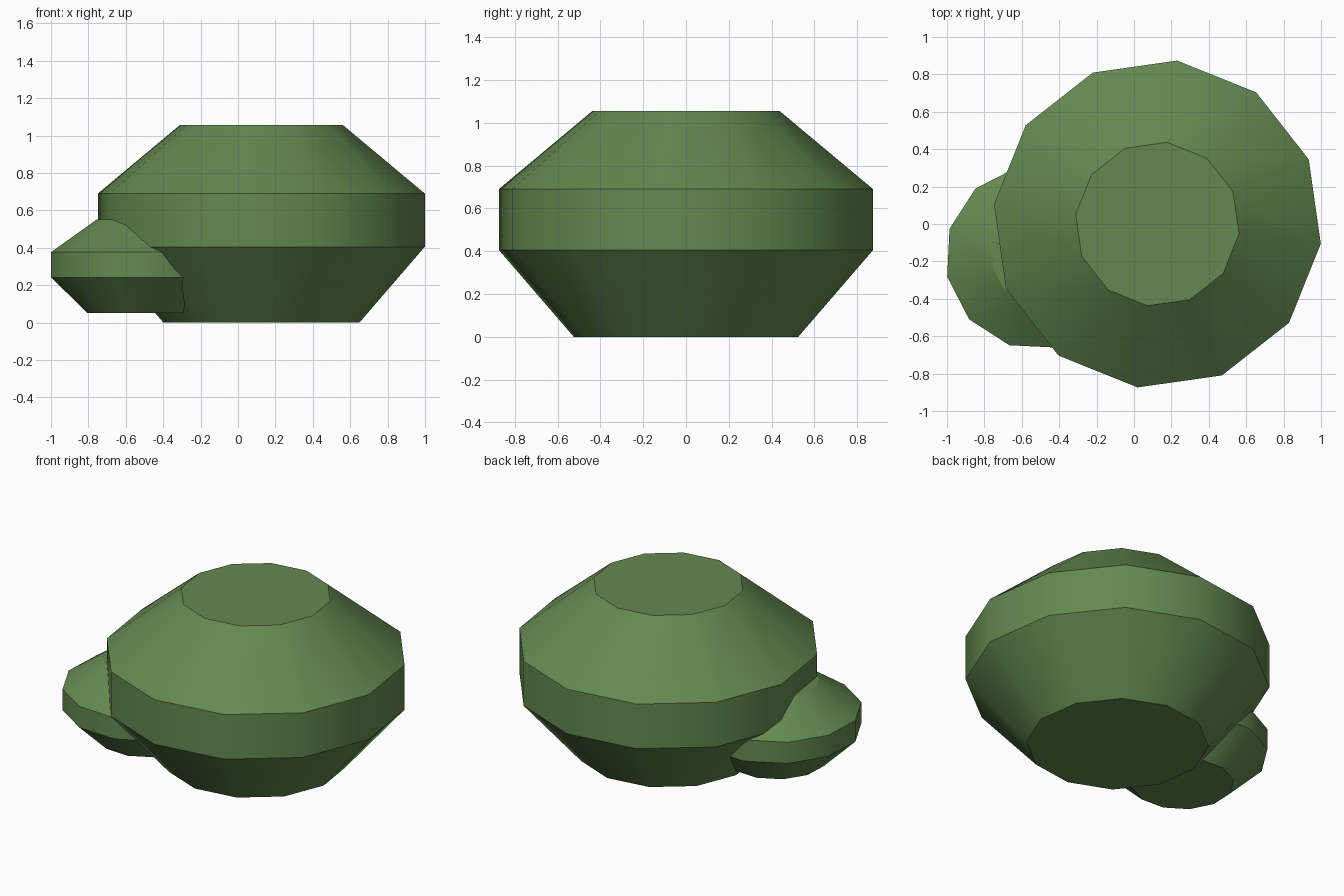
import bpy
import bmesh
from math import radians, cos, sin, tau

cube = bpy.data.objects.get("Cube")
if cube:
    bpy.data.objects.remove(cube, do_unlink=True)

# Single leaf colour
leaf = bpy.data.materials.new("leaf_green")
leaf.use_nodes = True
leaf.diffuse_color = (0.127, 0.25, 0.08, 1)
leaf.node_tree.nodes["Principled BSDF"].inputs["Base Color"].default_value = leaf.diffuse_color

SIDES = 12
# Profile of every clump: (share of radius, share of height)
PROFILE = [(0.6, 0), (1, 0.384), (1, 0.654), (0.5, 1)]


def clump(name, location, radius, height, turn):
    """Twelve-sided faceted bush, turned about its upright axis."""
    bm = bmesh.new()
    rings = []
    for r, h in PROFILE:
        angles = [radians(turn) + tau * i / SIDES for i in range(SIDES)]
        rings.append([bm.verts.new((r * radius * cos(a), r * radius * sin(a), h * height))
                      for a in angles])
    for low, high in zip(rings, rings[1:]):
        for i in range(SIDES):
            j = (i + 1) % SIDES
            bm.faces.new((low[i], low[j], high[j], high[i]))
    bm.faces.new(rings[0][::-1])
    bm.faces.new(rings[-1])
    mesh = bpy.data.meshes.new(name)
    bm.to_mesh(mesh)
    bm.free()
    mesh.materials.append(leaf)
    obj = bpy.data.objects.new(name, mesh)
    obj.location = location
    bpy.context.collection.objects.link(obj)

    # Soft around the sides, crisp at the rims
    bpy.ops.object.select_all(action='DESELECT')
    obj.select_set(True)
    bpy.context.view_layer.objects.active = obj
    bpy.ops.object.shade_smooth_by_angle(angle=radians(32))


clump("large_bush", (0.125, 0, 0), 0.88, 1.055, -6.9)
clump("small_bush", (-0.515, -0.177, 0.05), 0.495, 0.5, 12.2)
